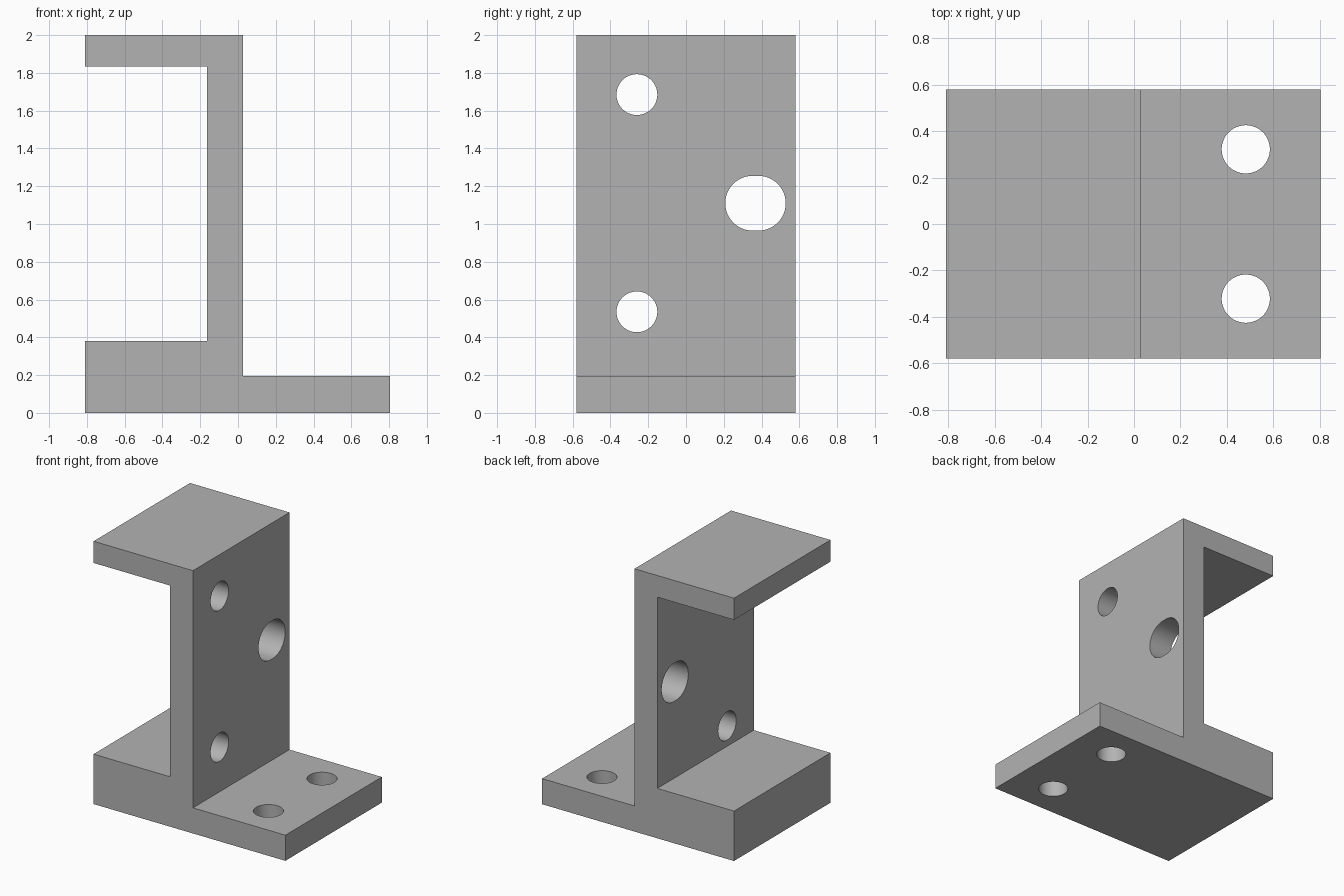
import bpy, bmesh, math

if "Cube" in bpy.data.objects:
    bpy.data.objects.remove(bpy.data.objects["Cube"])

HALF_DEPTH = 0.58

grey = bpy.data.materials.new("plain grey")
grey.diffuse_color = (0.45, 0.45, 0.45, 1)
grey.use_nodes = True
grey.node_tree.nodes["Principled BSDF"].inputs["Base Color"].default_value = grey.diffuse_color


def prism(name, outline, direction):
    """Extrude a closed 3D outline along a direction into a solid."""
    bm = bmesh.new()
    face = bm.faces.new([bm.verts.new(p) for p in outline])
    out = bmesh.ops.extrude_face_region(bm, geom=[face])
    moved = [v for v in out["geom"] if isinstance(v, bmesh.types.BMVert)]
    bmesh.ops.translate(bm, verts=moved, vec=direction)
    bmesh.ops.recalc_face_normals(bm, faces=bm.faces)
    mesh = bpy.data.meshes.new(name)
    bm.to_mesh(mesh)
    bm.free()
    mesh.materials.append(grey)
    obj = bpy.data.objects.new(name, mesh)
    bpy.context.collection.objects.link(obj)
    return obj


def slot(u, v, r, stretch=0.0, n=64):
    """Round hole outline, optionally lengthened along u."""
    pts = []
    for i in range(n):
        a = 2 * math.pi * (i + 0.5) / n
        c = math.cos(a)
        pts.append((u + r * c + math.copysign(stretch, c), v + r * math.sin(a)))
    return pts


# Bracket: base foot, thick rear step, upright web and top flange
profile = [(-0.81, 0), (0.805, 0), (0.805, 0.195), (0.027, 0.195),
           (0.027, 2), (-0.81, 2), (-0.81, 1.835), (-0.165, 1.835),
           (-0.165, 0.38), (-0.81, 0.38)]
bracket = prism("bracket", [(x, -HALF_DEPTH, z) for x, z in profile],
                (0, 2 * HALF_DEPTH, 0))

# Holes through the upright web: two round, one slightly elongated
cutters = []
for y, z, r, s in [(-0.26, 1.685, 0.108, 0), (-0.26, 0.535, 0.108, 0),
                   (0.368, 1.11, 0.145, 0.015)]:
    cutters.append(prism("web_hole_cutter",
                         [(-0.3, a, b) for a, b in slot(y, z, r, s)], (0.5, 0, 0)))

# Mounting holes through the base foot
for y in (-0.322, 0.322):
    cutters.append(prism("foot_hole_cutter",
                         [(a, b, -0.1) for a, b in slot(0.482, y, 0.104)], (0, 0, 0.5)))

bpy.context.view_layer.objects.active = bracket
bracket.select_set(True)
for cutter in cutters:
    mod = bracket.modifiers.new("hole", "BOOLEAN")
    mod.operation = "DIFFERENCE"
    mod.solver = "EXACT"
    mod.object = cutter
    bpy.ops.object.modifier_apply(modifier=mod.name)
    bpy.data.objects.remove(cutter)

bpy.ops.object.shade_smooth_by_angle(angle=math.radians(30))
